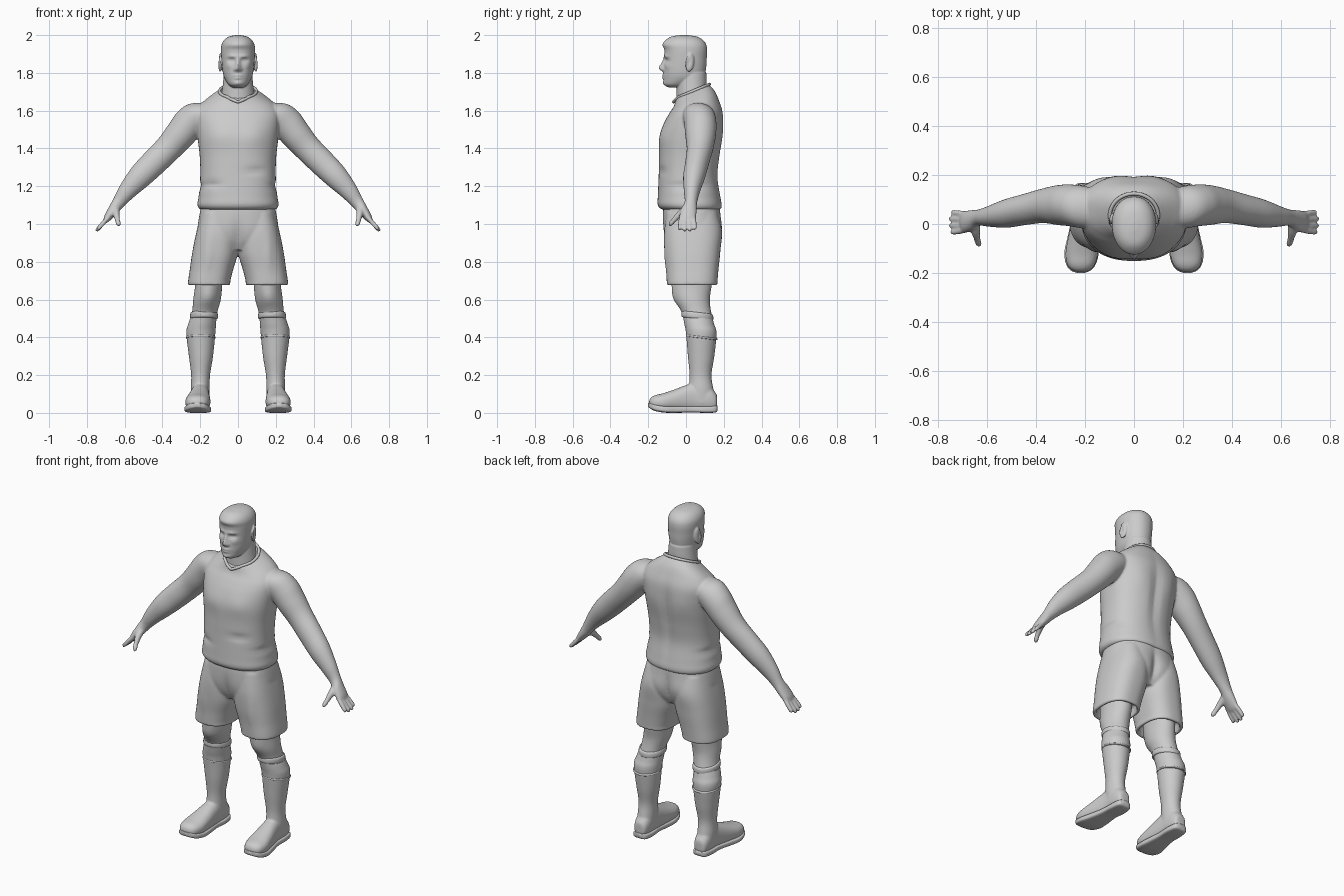
import bpy, bmesh
from math import cos, sin, pi, exp, copysign
from mathutils import Vector, Matrix

X, Y, Z = Vector((1, 0, 0)), Vector((0, 1, 0)), Vector((0, 0, 1))


def spline(secs, sub):
    """Catmull-Rom resampling of section tuples."""
    out, n = [], len(secs)
    for i in range(n - 1):
        p0, p1, p2, p3 = (secs[min(max(j, 0), n - 1)] for j in (i - 1, i, i + 1, i + 2))
        for k in range(sub):
            t = k / sub
            out.append([b + .5 * t * (c - a + t * (2 * a - 5 * b + 4 * c - d + t * (3 * (b - c) + d - a)))
                        for a, b, c, d in zip(p0, p1, p2, p3)])
    return out + [list(secs[-1])]


def loft(bm, secs, u=X, v=Y, power=2.0, n=48, sub=5, side=1):
    """Skin superellipse sections (x, y, z, half u, half v, tilt)."""
    rings = []
    for x, y, z, a, b, tilt in spline([tuple(s) + (0,) * (6 - len(s)) for s in secs], sub):
        ring = []
        for i in range(n):
            c, s = cos(2 * pi * i / n), sin(2 * pi * i / n)
            c, s = (copysign(abs(w) ** (2 / power), w) for w in (c, s))
            p = Vector((x, y, z)) + u * (a * c) + v * (b * s) + Z * (tilt * b * s)
            ring.append(bm.verts.new((p.x * side, p.y, p.z)))
        rings.append(ring)
    for r, q in zip(rings, rings[1:]):
        for i in range(n):
            bm.faces.new((r[i], r[(i + 1) % n], q[(i + 1) % n], q[i]))
    bm.faces.new(rings[0])
    bm.faces.new(rings[-1])


def bump(bm, centre, radius, push, mirror=False):
    """Push vertices by a soft Gaussian bump."""
    for s in ((1, -1) if mirror else (1,)):
        for vert in bm.verts:
            d = [(vert.co[k] - centre[k] * (s if k == 0 else 1)) / radius[k] for k in range(3)]
            w = exp(-sum(e * e for e in d))
            if w > .002:
                vert.co += Vector((push[0] * s, push[1], push[2])) * w


def finish(name, bm, voxel=0, smooth=0):
    bmesh.ops.recalc_face_normals(bm, faces=bm.faces)
    me = bpy.data.meshes.new(name)
    bm.to_mesh(me)
    bm.free()
    for p in me.polygons:
        p.use_smooth = True
    ob = bpy.data.objects.new(name, me)
    bpy.context.collection.objects.link(ob)
    if voxel:
        m = ob.modifiers.new("fuse", 'REMESH')
        m.mode, m.voxel_size, m.use_smooth_shade = 'VOXEL', voxel, True
    if smooth:
        m = ob.modifiers.new("soften", 'SMOOTH')
        m.factor, m.iterations = .5, smooth
    return ob


# Head: skull, face relief, ears and neck
bm = bmesh.new()
loft(bm, [(0, -.055, 1.722, .025, .035), (0, -.045, 1.738, .05, .069), (0, -.014, 1.77, .071, .104),
          (0, -.008, 1.80, .08, .11), (0, -.004, 1.84, .085, .112), (0, -.002, 1.88, .088, .112),
          (0, -.001, 1.92, .09, .113), (0, -.005, 1.95, .087, .112), (0, -.008, 1.975, .073, .097),
          (0, -.01, 1.992, .048, .068), (0, -.01, 2.0, .012, .02)], power=2.15, n=96, sub=7)
for c, r, push, mir in [
        ((0, -.12, 1.825), (.014, .05, .016), -.026, False),      # nose tip
        ((0, -.12, 1.852), (.011, .05, .025), -.015, False),      # nose bridge
        ((.016, -.12, 1.818), (.008, .05, .008), -.008, True),    # nostrils
        ((.034, -.11, 1.866), (.02, .05, .011), .013, True),      # eye sockets
        ((.034, -.11, 1.866), (.01, .05, .006), -.005, True),     # eyes
        ((.032, -.11, 1.888), (.024, .05, .008), -.006, True),    # brows
        ((.05, -.09, 1.835), (.018, .05, .016), -.005, True),     # cheeks
        ((0, -.12, 1.787), (.024, .05, .006), -.008, False),      # upper lip
        ((0, -.12, 1.772), (.02, .05, .006), -.008, False),       # lower lip
        ((0, -.12, 1.745), (.022, .05, .012), -.007, False),      # chin
        ((0, -.11, 1.95), (.07, .05, .018), -.008, False)]:       # hair front
    bump(bm, c, r, (0, push, 0), mir)
for s in (1, -1):
    bmesh.ops.create_uvsphere(bm, u_segments=24, v_segments=16, radius=1, matrix=(
        Matrix.Translation((s * .093, .02, 1.855)) @ Matrix.Rotation(s * .35, 4, 'Z')
        @ Matrix.Rotation(-.12, 4, 'X') @ Matrix.Diagonal((.01, .024, .05, 1))))
bump(bm, (.105, .015, 1.857), (.012, .01, .025), (-.008, 0, 0), True)
loft(bm, [(0, .032, 1.63, .095, .085, .3), (0, .03, 1.69, .086, .08, .35), (0, .03, 1.74, .08, .08, .2),
          (0, .03, 1.80, .075, .078)])
finish("head", bm, .0042, 2)

# Shirt, arms and hands fused together
bm = bmesh.new()
loft(bm, [(0, .03, 1.075, .19, .148), (0, .025, 1.083, .207, .163), (0, .02, 1.105, .215, .17),
          (0, .017, 1.15, .208, .166), (0, .012, 1.25, .2, .157), (0, .018, 1.35, .202, .161),
          (0, .027, 1.45, .213, .166), (0, .04, 1.53, .222, .157), (0, .052, 1.59, .222, .142, .05),
          (0, .054, 1.635, .195, .122, .15), (0, .048, 1.67, .15, .107, .28),
          (0, .035, 1.70, .1, .09, .4)], power=2.3, n=72)
bump(bm, (.085, -.12, 1.47), (.07, .08, .06), (0, -.008, 0), True)
bump(bm, (0, .2, 1.38), (.03, .06, .2), (0, -.013, 0))
bump(bm, (.1, .19, 1.5), (.06, .06, .08), (0, .006, 0), True)
bump(bm, (-.14, -.12, 1.21), (.05, .06, .018), (0, .012, 0))
bump(bm, (.1, -.14, 1.28), (.06, .06, .02), (0, .008, 0))
bump(bm, (.19, .02, 1.2), (.05, .12, .016), (-.01, 0, 0), True)
down = Vector((.707, 0, .707))
for s in (1, -1):
    loft(bm, [(.12, .06, 1.60, .07, .06), (.2, .068, 1.575, .085, .085), (.26, .076, 1.53, .085, .087),
              (.31, .077, 1.47, .081, .081), (.37, .074, 1.40, .07, .073), (.45, .058, 1.32, .063, .07),
              (.52, .043, 1.25, .058, .064), (.59, .031, 1.172, .042, .048), (.632, .026, 1.115, .033, .035),
              (.66, .015, 1.075, .042, .029), (.69, .009, 1.035, .044, .021),
              (.703, .009, 1.015, .036, .013)], Y, down, side=s)
    for y, spread, length in [(.04, .008, .88), (.018, .003, 1.0), (-.004, -.003, 1.0), (-.025, -.009, .9)]:
        loft(bm, [(.682 + .07 * t * length, y + spread * t, 1.04 - .078 * t * length, r, r)
                  for t, r in ((0, .011), (.5, .0125), (.9, .011), (1, .004))], Y, down, n=14, side=s)
    loft(bm, [(.645, .01, 1.085, .02, .02), (.645, -.03, 1.055, .018, .019), (.639, -.06, 1.025, .014, .014),
              (.633, -.082, 1.0, .013, .012), (.631, -.09, .992, .005, .005)],
         X, Vector((0, .6, -.8)), n=18, side=s)
finish("shirt_and_arms", bm, .0065, 4)

# Collar with a shallow V at the front
cu = bpy.data.curves.new("collar", 'CURVE')
cu.dimensions, cu.bevel_depth, cu.bevel_resolution = '3D', .008, 3
sp = cu.splines.new('POLY')
sp.points.add(63)
sp.use_cyclic_u = True
for i, p in enumerate(sp.points):
    c, s = cos(i * pi / 32), sin(i * pi / 32)
    dip = .02 * max(0, 1 - abs(c) / .6) if s < 0 else 0
    p.co = (.098 * c, .035 + .089 * s - dip * .6, 1.703 + .037 * s - dip, 1)
bpy.context.collection.objects.link(bpy.data.objects.new("collar", cu))

# Shorts: hips plus two hollow leg openings
bm = bmesh.new()
loft(bm, [(0, .03, 1.11, .19, .148), (0, .03, 1.05, .204, .153), (0, .033, .97, .212, .154),
          (0, .034, .91, .18, .14), (0, .034, .862, .1, .11)], power=2.5, n=64)
for s in (1, -1):
    loft(bm, [(.1, .03, 1.06, .095, .135), (.11, .034, .95, .112, .15), (.121, .034, .85, .121, .147),
              (.14, .034, .76, .115, .138), (.152, .033, .70, .112, .134), (.153, .033, .678, .111, .132),
              (.153, .033, .676, .096, .117), (.152, .033, .69, .094, .115), (.15, .033, .73, .092, .113)],
         power=2.5, side=s)
bump(bm, (.1, .18, .97), (.07, .06, .07), (0, .008, 0), True)
bump(bm, (0, .19, .94), (.025, .08, .1), (0, -.02, 0))
bump(bm, (0, -.12, .92), (.03, .08, .09), (0, .015, 0))
bump(bm, (.16, -.1, .82), (.02, .08, .1), (0, -.006, 0), True)
finish("shorts", bm, .0068, 4)

# Legs, sock bands, shoes and soles
for s, side in ((1, "left"), (-1, "right")):
    bm = bmesh.new()
    loft(bm, [(.152, .035, .76, .078, .1), (.155, .03, .68, .072, .106), (.164, .034, .60, .073, .092),
              (.177, .056, .53, .067, .078), (.19, .07, .47, .074, .079), (.197, .081, .42, .077, .081),
              (.196, .08, .30, .064, .07), (.198, .077, .20, .05, .058), (.2, .08, .12, .05, .066),
              (.2, .085, .05, .046, .07)], side=s)
    bump(bm, (s * .16, -.06, .61), (.04, .04, .04), (0, -.008, 0))
    loft(bm, [(.2, .165, .06, .015, .025), (.2, .157, .06, .035, .046), (.2, .12, .075, .046, .068),
              (.2, .05, .082, .048, .078), (.203, 0, .076, .053, .071), (.208, -.06, .066, .061, .058),
              (.213, -.12, .057, .066, .047), (.216, -.165, .055, .056, .038),
              (.217, -.188, .052, .036, .026), (.217, -.196, .05, .01, .008)], X, Z, 2.3, side=s)
    finish(side + "_leg", bm, .006, 3)

    bm = bmesh.new()
    for z, cx, cy, a, b, h in ((.515, .18, .06, .073, .084, .018), (.4, .197, .083, .078, .083, .006)):
        loft(bm, [(cx, cy, z - h, a - .008, b - .008, -.12), (cx, cy, z - h * .7, a, b, -.12),
                  (cx, cy, z + h * .7, a - .001, b - .001, -.12),
                  (cx, cy, z + h, a - .01, b - .01, -.12)], sub=3, side=s)
    finish(side + "_sock_bands", bm)

    bm = bmesh.new()
    loft(bm, [(.2, .168, .026, .02, .012), (.2, .155, .02, .042, .018), (.2, .1, .018, .051, .018),
              (.203, .03, .019, .05, .017), (.208, -.05, .018, .062, .018), (.213, -.11, .019, .07, .018),
              (.216, -.16, .027, .062, .018), (.217, -.188, .037, .042, .015),
              (.217, -.2, .042, .014, .01)], X, Z, 4, side=s)
    finish(side + "_sole", bm)
